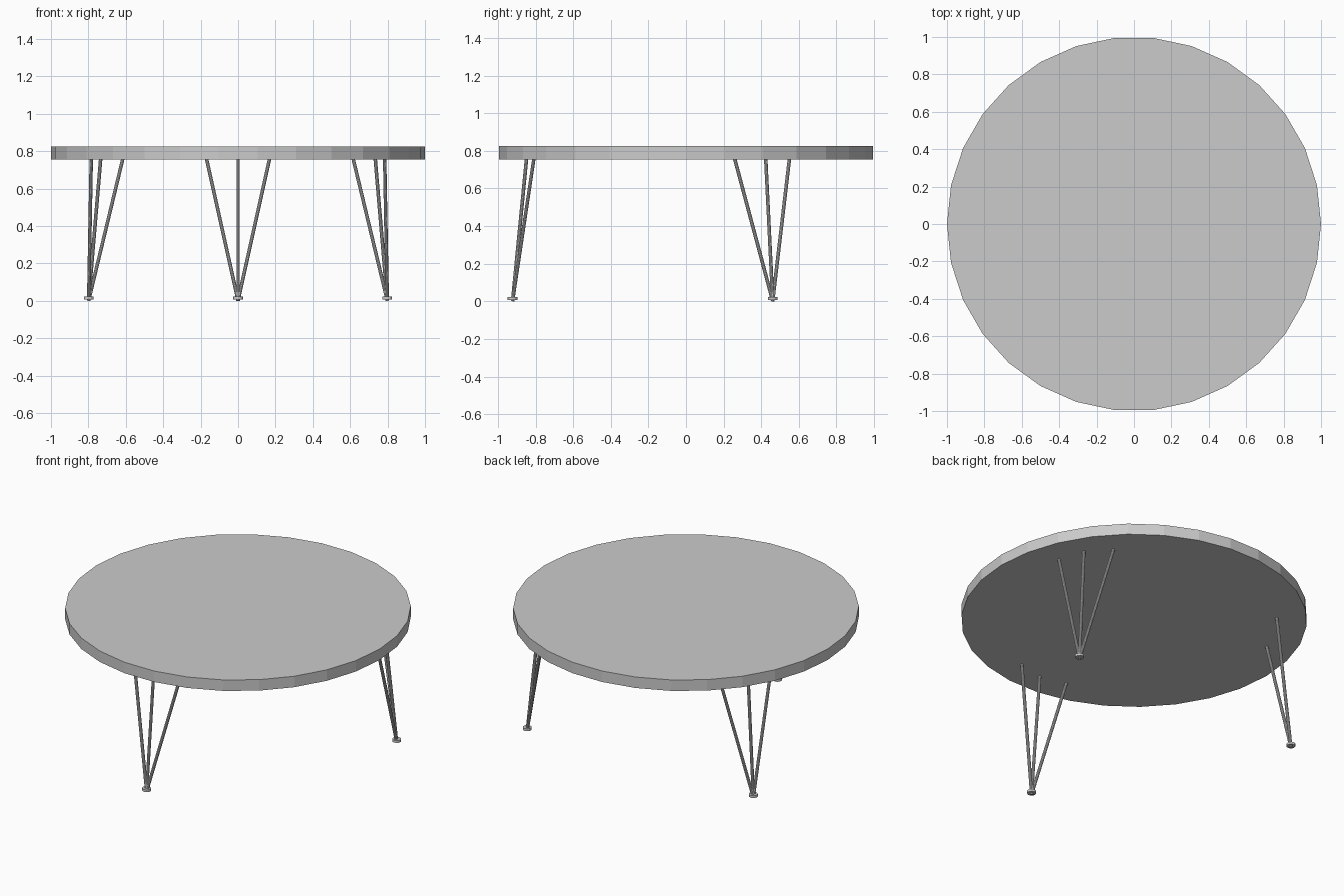
import bpy
from math import radians
from mathutils import Vector, Matrix

if "Cube" in bpy.data.objects:
    bpy.data.objects.remove(bpy.data.objects["Cube"])


def cylinder(name, a, b, radius, sides, spin=0.0):
    """Closed cylinder running from point a to point b."""
    a, b = Vector(a), Vector(b)
    axis = b - a
    bpy.ops.mesh.primitive_cylinder_add(vertices=sides, radius=radius, depth=axis.length)
    obj = bpy.context.object
    obj.name = name
    turn = axis.to_track_quat('Z', 'Y').to_matrix().to_4x4() if axis.xy.length > 1e-6 else Matrix()
    obj.data.transform(Matrix.Translation((a + b) / 2) @ turn @ Matrix.Rotation(spin, 4, 'Z'))
    return obj


# Round 30-sided tabletop
cylinder("tabletop", (0, 0, 0.755), (0, 0, 0.825), 1.0, 30, radians(90))

# Three tripod legs, each with a foot disc and three splayed rods
FOOT_R = 0.922
ROD_TOPS = {"left": (-0.168, -0.809), "middle": (0, -0.848), "right": (0.168, -0.809)}
for leg, angle in (("front", 0), ("back_right", 120), ("back_left", 240)):
    rot = Matrix.Rotation(radians(angle), 4, 'Z')
    cylinder(f"{leg}_foot", rot @ Vector((0, -FOOT_R, 0.008)),
             rot @ Vector((0, -FOOT_R, 0.023)), 0.026, 12)
    for side, (x, y) in ROD_TOPS.items():
        cylinder(f"{leg}_leg_rod_{side}", rot @ Vector((0, -FOOT_R, 0.002)),
                 rot @ Vector((x, y, 0.757)), 0.0095, 10)
